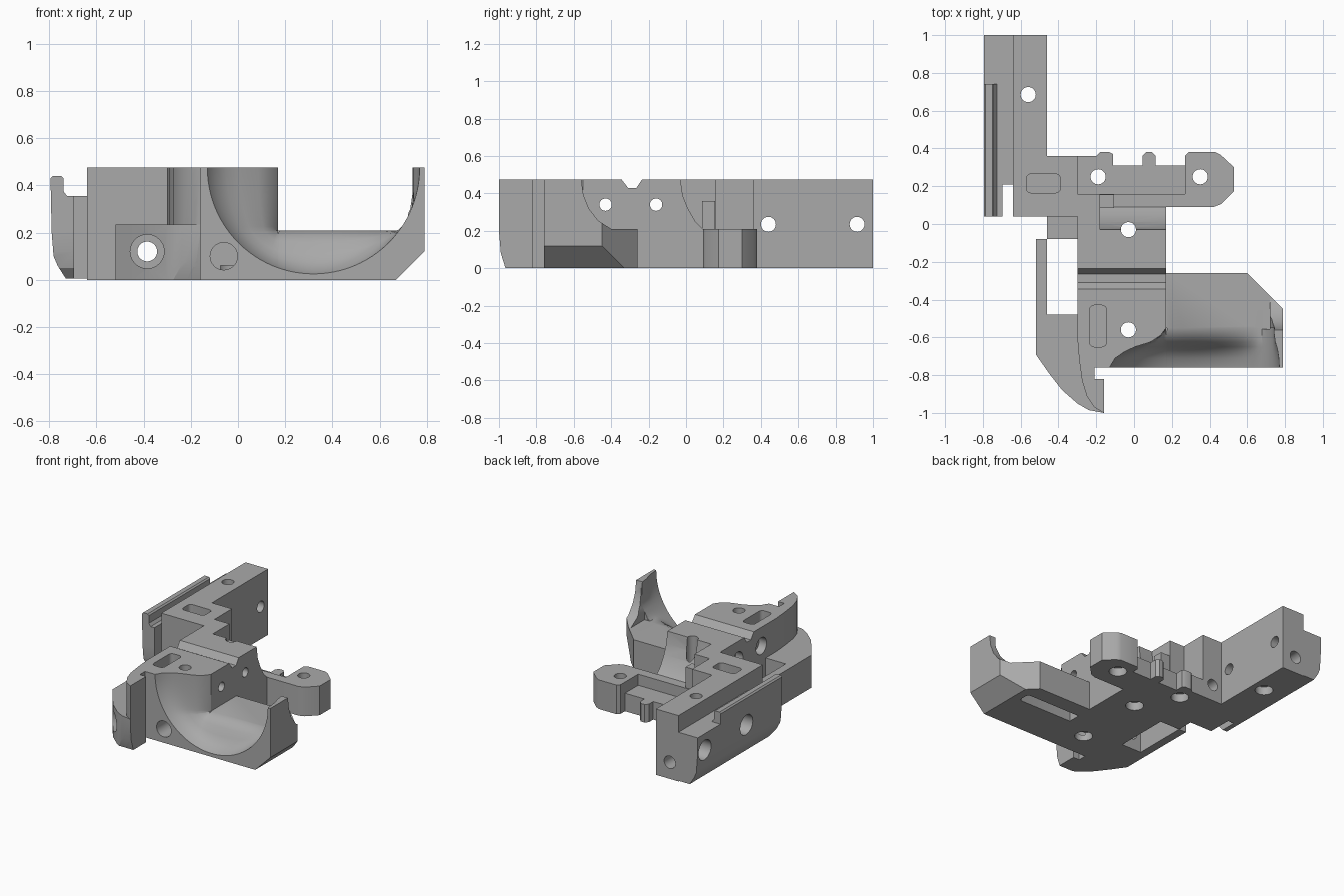
import bpy, bmesh, math

cube = bpy.data.objects.get("Cube")
if cube:
    bpy.data.objects.remove(cube, do_unlink=True)

grey = bpy.data.materials.new("matte_grey")
grey.use_nodes = True
grey.diffuse_color = (0.4, 0.4, 0.4, 1)
grey.node_tree.nodes["Principled BSDF"].inputs["Base Color"].default_value = (0.4, 0.4, 0.4, 1)

TOP, LOW, SHELF = 0.475, 0.235, 0.21


def loft(name, sections):
    """Closed solid through matching rings of points."""
    bm = bmesh.new()
    rings = [[bm.verts.new(p) for p in s] for s in sections]
    n = len(rings[0])
    for a, b in zip(rings, rings[1:]):
        for i in range(n):
            j = (i + 1) % n
            bm.faces.new((a[i], a[j], b[j], b[i]))
    bm.faces.new(rings[0])
    bm.faces.new(rings[-1])
    bmesh.ops.recalc_face_normals(bm, faces=bm.faces)
    mesh = bpy.data.meshes.new(name)
    bm.to_mesh(mesh)
    bm.free()
    mesh.materials.append(grey)
    ob = bpy.data.objects.new(name, mesh)
    bpy.context.scene.collection.objects.link(ob)
    return ob


def prism(name, axis, pts, lo, hi):
    """Extrude a profile along an axis: x takes (y,z), y takes (x,z), z takes (x,y)."""
    place = {"x": lambda a, b, h: (h, a, b),
             "y": lambda a, b, h: (a, h, b),
             "z": lambda a, b, h: (a, b, h)}[axis]
    return loft(name, [[place(a, b, h) for a, b in pts] for h in (lo, hi)])


def box(name, x0, x1, y0, y1, z0, z1):
    return prism(name, "z", [(x0, y0), (x1, y0), (x1, y1), (x0, y1)], z0, z1)


def hole(axis, a, b, r, lo=-2, hi=2):
    ring = [(a + r * math.cos(k * math.tau / 32), b + r * math.sin(k * math.tau / 32))
            for k in range(32)]
    return prism("hole_cutter", axis, ring, lo, hi)


def pocket(cx, cy, w, d, z0, z1, r=0.025):
    """Rounded rectangular recess."""
    pts = []
    for q, (sx, sy) in enumerate(((1, 1), (-1, 1), (-1, -1), (1, -1))):
        for k in range(5):
            t = (q + k / 4) * math.pi / 2
            pts.append((cx + sx * (w / 2 - r) + r * math.cos(t),
                        cy + sy * (d / 2 - r) + r * math.sin(t)))
    return prism("pocket_cutter", "z", pts, z0, z1)


def bolt(x, y):
    """Vertical hole with a wider recess underneath."""
    return [hole("z", x, y, 0.04), hole("z", x, y, 0.06, -1, 0.06)]


cutters = []


def cut(ob, tools):
    for t in tools:
        t.hide_render = True
        m = ob.modifiers.new("cut", "BOOLEAN")
        m.operation, m.solver, m.object = "DIFFERENCE", "EXACT", t
    cutters.extend(tools)


# Spine with curved front tip and concave rear scoop
spine = prism("spine", "z", [
    (-0.3, 0.04), (-0.3, -0.6), (-0.29, -0.72), (-0.275, -0.83), (-0.25, -0.91), (-0.21, -0.97),
    (-0.16, -1), (-0.16, -0.82), (-0.21, -0.82), (-0.21, -0.76), (0.17, -0.76), (0.17, 0.09),
    (-0.18, 0.09), (-0.18, 0.16), (-0.3, 0.16)], 0, TOP)
scoop = prism("scoop_cutter", "x", [(-0.03, 0.5), (-0.03, TOP), (-0.018, 0.39), (0.01, 0.32),
              (0.05, 0.25), (0.09, SHELF), (0.2, SHELF), (0.2, 0.5)], -0.18, 0.3)
groove = prism("groove_cutter", "x", [(-0.36, 0.5), (-0.345, TOP), (-0.31, 0.43),
               (-0.265, 0.43), (-0.235, TOP), (-0.22, 0.5)], -0.5, 0.5)
tip_bevel = prism("tip_bevel_cutter", "x", [(-1.1, 0.2), (-1, 0.2), (-0.99, 0.08), (-0.965, 0),
                  (-0.965, -0.1), (-1.1, -0.1)], -1, 0)

# Bowl recess: a round front mouth easing into a boxed rear section
arc = [(0.32 + 0.45 * math.cos(t), TOP + 0.45 * math.sin(t))
       for t in (math.pi * (1 + k / 48) for k in range(49))]
sections = []
for y, f in ((-0.8, 0), (-0.76, 0), (-0.71, 0.1), (-0.675, 0.27), (-0.65, 0.45),
             (-0.625, 0.72), (-0.59, 0.9), (-0.55, 1)):
    ring = [(x + f * (min(max(x, 0.17), 0.74) - x), y, z + f * (max(z, SHELF) - z))
            for x, z in arc]
    sections.append([(ring[0][0], y, 0.7)] + ring + [(ring[-1][0], y, 0.7)])
bowl = loft("bowl_cutter", sections)
cross = [hole("x", y, 0.34, 0.033) for y in (-0.43, -0.16)]
cross += [hole("x", y, 0.34, 0.06, -1, -0.24) for y in (-0.43, -0.16)]
socket = hole("y", -0.06, 0.1, 0.058, -0.9, -0.6)
cut(spine, [scoop, groove, tip_bevel, bowl, socket, pocket(-0.19, -0.54, 0.09, 0.22, 0.25, 0.6)]
    + cross + bolt(-0.03, -0.03) + bolt(-0.03, -0.56))
box("scoop_step", -0.18, -0.105, 0.085, 0.155, 0.1, 0.36)

# Bowl base with a raised side wall
base = prism("bowl_base", "z", [(0.17, -0.76), (0.79, -0.76), (0.79, -0.45), (0.6, -0.26),
                                (0.17, -0.26)], 0, TOP)
wall_edge = prism("wall_edge_cutter", "x", [(-0.56, 0.6), (-0.56, TOP), (-0.548, 0.39),
                  (-0.52, 0.32), (-0.47, 0.255), (-0.4, SHELF), (0, SHELF), (0, 0.6)], 0.7, 1)
inner = box("shelf_cutter", 0.1, 0.72, -0.555, 0, SHELF, 0.7)
inner_wall = prism("inner_wall_cutter", "y", [(0.6, SHELF), (0.69, SHELF), (0.73, 0.3),
                   (0.745, 0.4), (0.745, 0.6), (0.6, 0.6)], -0.556, 0.1)
under_bevel = prism("under_bevel_cutter", "y", [(0.67, 0), (0.79, 0.12), (0.9, 0.12),
                    (0.9, -0.1), (0.67, -0.1)], -1, 0)
cut(base, [bowl, inner, inner_wall, wall_edge, under_bevel,
           pocket(0.36, -0.42, 0.5, 0.09, -0.1, 0.1)])

# Low side plate with window
plate = prism("side_plate", "z", [
    (-0.46, 0.04), (-0.46, -0.08), (-0.52, -0.08), (-0.52, -0.69), (-0.45, -0.79), (-0.38, -0.88),
    (-0.3, -0.95), (-0.24, -0.985), (-0.16, -1), (-0.25, -0.91), (-0.275, -0.83), (-0.29, -0.72),
    (-0.3, -0.6), (-0.3, 0.04)], 0, LOW)
bore = hole("y", -0.385, 0.12, 0.042)
counterbore = hole("y", -0.385, 0.12, 0.072, -1, -0.72)
cut(plate, [box("window_cutter", -0.46, -0.3, -0.48, -0.08, -0.1, 0.6), bore, counterbore,
            tip_bevel])

# Rear corner block and long mounting arm
arm = prism("mounting_arm", "z", [(-0.64, 0.04), (-0.3, 0.04), (-0.3, 0.36), (-0.46, 0.36),
                                  (-0.46, 1), (-0.64, 1)], 0, TOP)
side_holes = [hole("x", y, 0.235, 0.04) for y in (0.44, 0.915)]
side_sinks = [hole("x", y, 0.235, 0.072, -1, -0.66) for y in (0.44, 0.915)]
cut(arm, [pocket(-0.48, 0.215, 0.18, 0.1, 0.3, 0.6), bore,
          hole("y", -0.57, 0.12, 0.045, 0.85, 1.1)] + side_holes + bolt(-0.56, 0.685))

# Outer flange with rounded lip
flange = prism("outer_flange", "y", [
    (-0.64, 0.005), (-0.73, 0.005), (-0.765, 0.06), (-0.782, 0.1), (-0.79, 0.2), (-0.795, 0.43),
    (-0.785, 0.44), (-0.75, 0.44), (-0.74, 0.43), (-0.74, 0.375), (-0.725, 0.355),
    (-0.64, 0.355)], 0.04, 1)
corner = [(0, 0.5), (0.04, 0.5), (0.04, 0.12), (0.055, 0.05), (0.1, 0), (0.1, -0.1), (0, -0.1)]
cut(flange, side_holes + side_sinks + [
    box("gap_cutter", -0.695, -0.5, 0, 0.21, -0.1, 0.6),
    box("lip_end_cutter", -0.9, -0.5, 0.74, 1.1, 0.355, 0.6),
    prism("flange_corner_cutter", "x", corner, -1, -0.6)])

# Clip arm: low bar, rounded end tab and two ribs
tab = prism("clip_tab", "z", [(0.27, 0.09), (0.42, 0.09), (0.46, 0.105), (0.53, 0.175),
                              (0.53, 0.3), (0.46, 0.365), (0.43, 0.38), (0.29, 0.38),
                              (0.27, 0.36)], 0, SHELF)
cut(tab, bolt(0.35, 0.25))
box("clip_ledge", -0.3, 0.27, 0.09, 0.16, 0, SHELF)
bar = prism("clip_bar", "z", [(-0.3, 0.16), (0.27, 0.16), (0.27, 0.31), (-0.11, 0.31),
                              (-0.11, 0.37), (-0.13, 0.38), (-0.18, 0.38), (-0.2, 0.36),
                              (-0.3, 0.36)], 0, 0.13)
cut(bar, [bore] + bolt(-0.19, 0.25))
prism("clip_rib", "z", [(0.045, 0.305), (0.115, 0.305), (0.115, 0.36), (0.095, 0.38),
                        (0.065, 0.38), (0.045, 0.36)], 0, 0.13)

# Bake the cuts, drop the cutters, then shade
graph = bpy.context.evaluated_depsgraph_get()
graph.update()
parts = [o for o in bpy.context.scene.objects if o.type == "MESH" and o not in cutters
         and o.data.materials and o.data.materials[0] == grey]
baked = [(o, bpy.data.meshes.new_from_object(o.evaluated_get(graph))) for o in parts]
for o, mesh in baked:
    o.modifiers.clear()
    o.data = mesh
for c in set(cutters):
    bpy.data.objects.remove(c, do_unlink=True)
bpy.ops.object.select_all(action="DESELECT")
for o in parts:
    o.select_set(True)
bpy.context.view_layer.objects.active = spine
bpy.ops.object.shade_smooth_by_angle(angle=math.radians(28))
